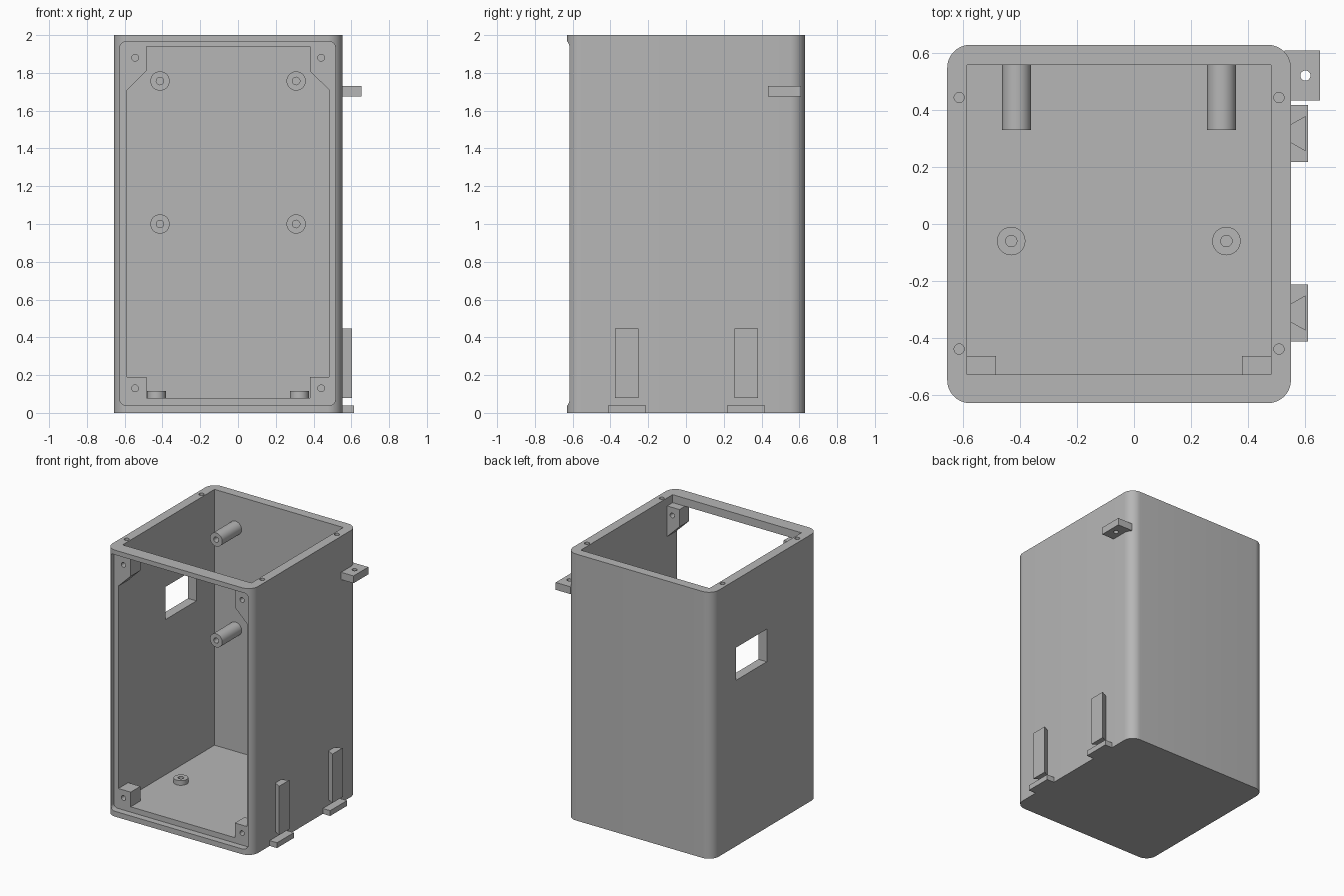
import bpy
import bmesh
import math
from mathutils import Vector

if "Cube" in bpy.data.objects:
    bpy.data.objects.remove(bpy.data.objects["Cube"])

grey = bpy.data.materials.new("light_grey")
COLOUR = (0.47, 0.47, 0.47, 1)
grey.use_nodes = True
grey.diffuse_color = COLOUR
for node in grey.node_tree.nodes:
    if node.type == 'BSDF_PRINCIPLED':
        node.inputs["Base Color"].default_value = COLOUR


def circle(u, v, r, n=32):
    return [(u + r * math.cos(2 * math.pi * i / n),
             v + r * math.sin(2 * math.pi * i / n)) for i in range(n)]


def rect(u0, u1, v0, v1):
    return [(u0, v0), (u1, v0), (u1, v1), (u0, v1)]


def rounded(u0, u1, v0, v1, r, n=10):
    centres = [(u1 - r, v1 - r), (u0 + r, v1 - r), (u0 + r, v0 + r), (u1 - r, v0 + r)]
    pts = []
    for k, (cu, cv) in enumerate(centres):
        for i in range(n + 1):
            a = math.pi / 2 * (k + i / n)
            pts.append((cu + r * math.cos(a), cv + r * math.sin(a)))
    return pts


def prism(name, profile, axis, start, end):
    """Extrude a 2D profile along one axis."""
    place = {"x": lambda u, v: (start, u, v),
             "y": lambda u, v: (u, start, v),
             "z": lambda u, v: (u, v, start)}[axis]
    bm = bmesh.new()
    face = bm.faces.new([bm.verts.new(place(u, v)) for u, v in profile])
    out = bmesh.ops.extrude_face_region(bm, geom=[face])
    step = Vector([end - start if a == axis else 0 for a in "xyz"])
    bmesh.ops.translate(bm, vec=step,
                        verts=[g for g in out["geom"] if isinstance(g, bmesh.types.BMVert)])
    bmesh.ops.recalc_face_normals(bm, faces=bm.faces[:])
    mesh = bpy.data.meshes.new(name)
    bm.to_mesh(mesh)
    bm.free()
    mesh.materials.append(grey)
    ob = bpy.data.objects.new(name, mesh)
    bpy.context.collection.objects.link(ob)
    return ob


def activate(ob):
    bpy.ops.object.select_all(action='DESELECT')
    ob.select_set(True)
    bpy.context.view_layer.objects.active = ob


def cut(ob, profile, axis, start, end):
    cutter = prism("cutter", profile, axis, start, end)
    cutter.hide_render = True
    activate(ob)
    mod = ob.modifiers.new("cut", 'BOOLEAN')
    mod.operation = 'DIFFERENCE'
    mod.solver = 'EXACT'
    mod.object = cutter
    bpy.ops.object.modifier_apply(modifier=mod.name)
    bpy.data.objects.remove(cutter)


def smooth(ob):
    activate(ob)
    bpy.ops.object.shade_smooth_by_angle(angle=math.radians(30))


# Main dimensions
X0, X1, MID = -0.657, 0.552, -0.0525
IN0, IN1 = -0.587, 0.482
FRONT, BACK = -0.58, 0.56
HOLE = 0.018

# Enclosure shell: lid recess, cavity open to front and top, side window
shell = prism("enclosure_shell", rounded(X0, X1, -0.63, 0.63, 0.08), "z", 0, 2)
cut(shell, rounded(-0.625, 0.515, 0.04, 1.965, 0.03, 5), "y", -0.7, FRONT)
cavity = [(-0.61, 0.08), (BACK, 0.08), (BACK, 2.1), (-0.53, 2.1), (-0.53, 1.94), (-0.61, 1.94)]
cut(shell, [(y, z) for y, z in cavity], "x", IN0, IN1)
cut(shell, rect(-0.02, 0.345, 1.245, 1.49), "x", -0.8, -0.5)

# Screw holes in the top rim
for x in (-0.615, 0.51):
    for y in (-0.44, 0.445):
        cut(shell, circle(x, y, HOLE, 20), "z", 1.85, 2.1)
smooth(shell)

# Front corner screw blocks, mirrored about the middle
lower = rect(IN0, -0.485, 0.08, 0.19)
upper = [(IN0, 1.71), (-0.485, 1.81), (-0.485, 1.94), (IN0, 1.94)]
for side, flip in (("right", False), ("left", True)):
    for level, shape, z in (("lower", lower, 0.13), ("upper", upper, 1.88)):
        def mirror(pts):
            return [(2 * MID - u, v) for u, v in pts] if flip else pts
        block = prism(f"{level}_{side}_screw_block", mirror(shape), "y", FRONT, -0.465)
        cut(block, mirror(circle(-0.545, z, HOLE, 20)), "y", -0.7, -0.4)
        smooth(block)

# Long standoffs on the back wall
for x in (-0.413, 0.308):
    for z in (1.0, 1.757):
        post = prism("back_standoff", circle(x, z, 0.051), "y", 0.33, BACK + 0.01)
        cut(post, circle(x, z, 0.02, 20), "y", 0.3, 0.53)
        smooth(post)

# Short standoffs on the floor
for x in (-0.432, 0.325):
    post = prism("floor_standoff", circle(x, -0.06, 0.05), "z", 0.07, 0.115)
    cut(post, circle(x, -0.06, 0.02, 20), "z", 0.082, 0.2)
    smooth(post)

# Mounting ear on the side
ear = prism("mounting_ear", rect(0.53, 0.655, 0.435, 0.61), "z", 1.675, 1.73)
cut(ear, circle(0.603, 0.522, HOLE, 20), "z", 1.6, 1.8)
smooth(ear)

# Dovetail rails with a stop plate beneath each
for y in (-0.313, 0.318):
    prism("dovetail_rail", [(X1 - 0.005, y - 0.03), (0.604, y - 0.062),
                            (0.604, y + 0.062), (X1 - 0.005, y + 0.03)], "z", 0.08, 0.447)
    prism("rail_stop", rect(X1 - 0.005, 0.613, y - 0.1, y + 0.1), "z", 0, 0.04)
